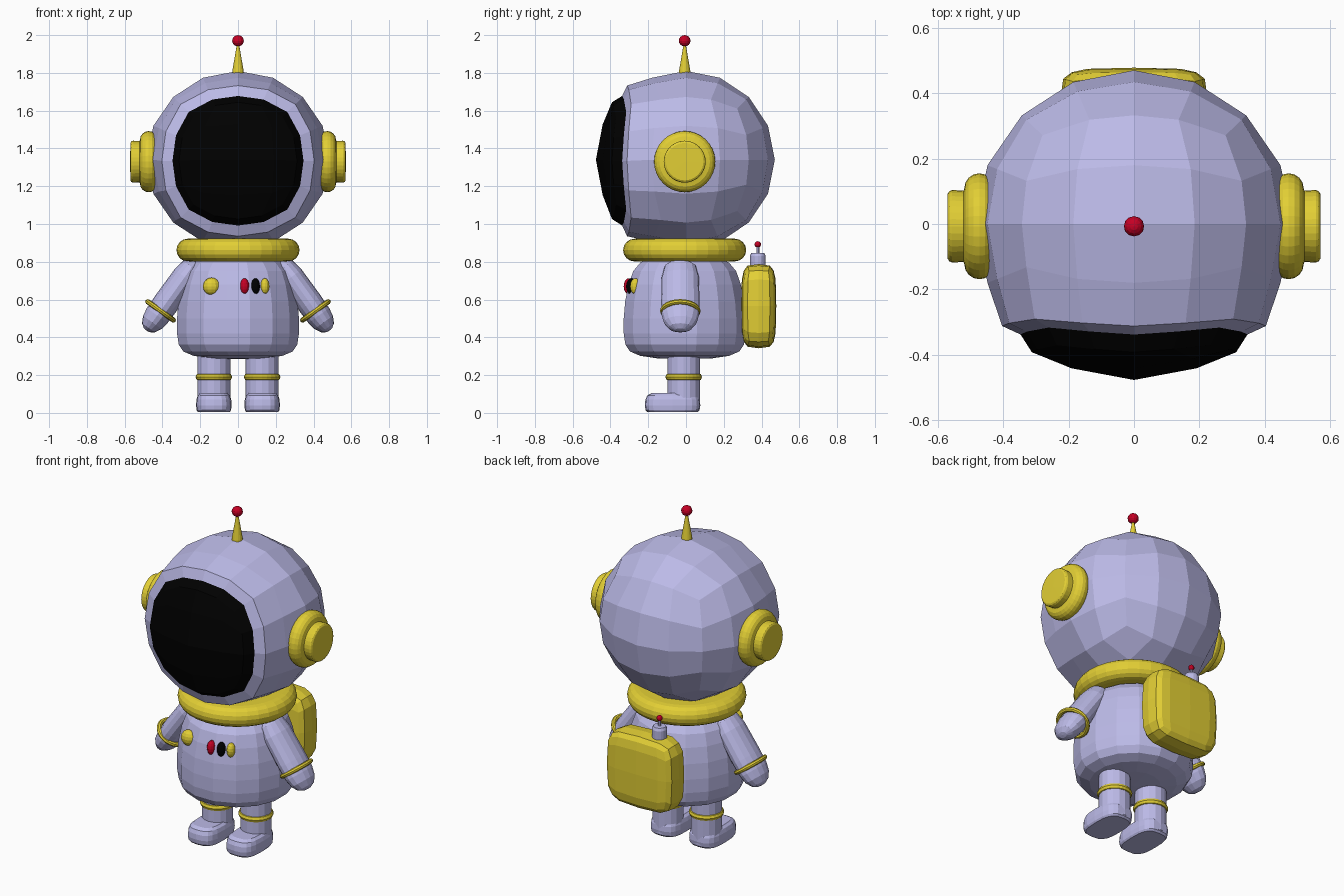
import bpy, bmesh, math
from mathutils import Matrix, Vector

if "Cube" in bpy.data.objects:
    bpy.data.objects.remove(bpy.data.objects["Cube"])


def material(name, rgb):
    m = bpy.data.materials.new(name)
    m.diffuse_color = (*rgb, 1)
    m.use_nodes = True
    m.node_tree.nodes["Principled BSDF"].inputs["Base Color"].default_value = m.diffuse_color
    return m


SUIT = material("lavender", (0.50, 0.49, 0.80))
GOLD = material("gold", (0.76, 0.62, 0.035))
RED = material("red", (0.56, 0.0, 0.018))
BLACK = material("black", (0.0, 0.0, 0.0))


def finish(name, bm, *mats):
    bmesh.ops.recalc_face_normals(bm, faces=bm.faces)
    me = bpy.data.meshes.new(name)
    bm.to_mesh(me)
    bm.free()
    for m in mats:
        me.materials.append(m)
    ob = bpy.data.objects.new(name, me)
    bpy.context.collection.objects.link(ob)
    return ob


def place(loc, direction=(0, 0, 1), scale=(1, 1, 1)):
    """Matrix turning local z to a direction, keeping local y when tilted in xz."""
    d = Vector(direction).normalized()
    y = Vector((0, 1, 0))
    x = y.cross(d).normalized()
    rot = Matrix((x, y, d)).transposed().to_4x4()
    return Matrix.Translation(loc) @ rot @ Matrix.Diagonal((*scale, 1))


def lathe(name, profile, mat, matrix, segs=16, closed=False):
    """Revolve (radius, height) points around local z."""
    bm = bmesh.new()
    rings = [[bm.verts.new((r * math.cos(a), r * math.sin(a), z))
              for a in (2 * math.pi * i / segs for i in range(segs))] for r, z in profile]
    pairs = list(zip(rings, rings[1:])) + ([(rings[-1], rings[0])] if closed else [])
    for lo, hi in pairs:
        for i in range(segs):
            j = (i + 1) % segs
            bm.faces.new((lo[i], lo[j], hi[j], hi[i]))
    bmesh.ops.remove_doubles(bm, verts=bm.verts, dist=1e-5)
    bm.transform(matrix)
    return finish(name, bm, mat)


def torus(name, major, minor, mat, matrix, segs=24, sides=10):
    ring = [(major + minor * math.cos(a), minor * math.sin(a))
            for a in (2 * math.pi * i / sides for i in range(sides))]
    return lathe(name, ring, mat, matrix, segs, True)


def rounded(radius, z, minor, steps=8):
    """Half-circle rim profile, from below to above."""
    return [(radius - minor + minor * math.cos(a), z + minor * math.sin(a))
            for a in (math.pi * (i / steps - 0.5) for i in range(steps + 1))]


def ball(name, loc, size, mat, segs=12):
    bm = bmesh.new()
    bmesh.ops.create_uvsphere(bm, u_segments=segs, v_segments=8, radius=1)
    bm.transform(Matrix.Translation(loc) @ Matrix.Diagonal((*size, 1)))
    return finish(name, bm, mat)


def round_cube(half, exponent, mid):
    """Cube with 4 x 4 faces per side, rounded to a superellipsoid."""
    bm = bmesh.new()
    bmesh.ops.create_cube(bm, size=2)
    bmesh.ops.subdivide_edges(bm, edges=bm.edges[:], cuts=3, use_grid_fill=True)
    for v in bm.verts:
        c = [math.copysign(mid, a) if 0.3 < abs(a) < 0.7 else a for a in v.co]
        n = sum(abs(a) ** exponent for a in c) ** (1 / exponent)
        v.co = [a / n * h for a, h in zip(c, half)]
    return bm


# Helmet: faceted ball whose front patch becomes a rim and a bulging visor
bm = round_cube((0.485, 0.47, 0.47), 2, math.tan(math.pi / 8))


def is_front(f):
    c = f.calc_center_median()
    return c.y < -max(abs(c.x), abs(c.z))


patch = [f for f in bm.faces if is_front(f)]


def edge_verts():
    inside = set(patch)
    return {v for f in patch for v in f.verts if any(g not in inside for g in v.link_faces)}


def key(v):
    return round(math.atan2(v.co.z, v.co.x) / (math.pi / 8)) % 16


rim = {}
for v in edge_verts():
    corner = min(abs(v.co.x), abs(v.co.z)) / max(abs(v.co.x), abs(v.co.z))
    k = 1.2 - 0.1 * corner ** 2
    v.co = (v.co.x * k * 0.98, -0.312 + 0.022 * corner, v.co.z * k - 0.006)
    rim[key(v)] = v.co.copy()
for v in {v for f in patch for v in f.verts} - edge_verts():
    v.co.y -= 0.007
    v.co.x *= 1.03
    v.co.z *= 1.04
for k, y in ((0.86, -0.336), (0.775, -0.39)):
    bm.normal_update()
    ring = bmesh.ops.inset_region(bm, faces=patch, thickness=0.01, use_even_offset=False)["faces"]
    for v in edge_verts():
        p = rim[key(v)]
        v.co = (p.x * k, y + (p.y + 0.31), p.z * k)
for f in patch + list(ring):
    f.material_index = 1
bm.transform(Matrix.Translation((0, 0, 1.34)))
finish("helmet", bm, SUIT, BLACK)

# Antenna
lathe("antenna_spike", [(0, 1.78), (0.032, 1.78), (0.03, 1.81), (0.006, 1.95), (0, 1.95)],
      GOLD, place((0, -0.007, 0)))
ball("antenna_tip", (0, -0.007, 1.97), (0.031, 0.031, 0.03), RED)

# Collar: solid rounded disc closing the neck
lathe("collar", [(0, 0.81), (0.2, 0.806)] + rounded(0.326, 0.862, 0.06) + [(0.2, 0.924), (0, 0.924)],
      GOLD, place((0, -0.007, 0)), 32)

# Torso
lathe("torso", [(0, 0.284), (0.15, 0.289), (0.24, 0.302), (0.295, 0.325), (0.32, 0.362), (0.329, 0.42),
                (0.329, 0.5), (0.321, 0.59), (0.303, 0.68), (0.278, 0.75), (0.24, 0.795), (0.19, 0.82),
                (0, 0.83)],
      SUIT, place((0, -0.007, 0)) @ Matrix.Rotation(math.pi / 16, 4, "Z"))


# Chest buttons sitting on the torso surface
def button(name, x, size, mat):
    ball(name, (x, -0.007 - math.sqrt(0.297 ** 2 - x * x), 0.67), size, mat)


button("round_button", -0.14, (0.046, 0.035, 0.046), GOLD)
for name, x, mat in (("red_button", 0.035, RED), ("black_button", 0.092, BLACK),
                     ("gold_button", 0.142, GOLD)):
    button(name, x, (0.024, 0.028, 0.043), mat)

for side, s in (("left", 1), ("right", -1)):
    # Ear cups
    lathe(side + "_ear_cup", [(0, -0.03), (0.12, -0.03)] + rounded(0.162, 0.035, 0.046)
          + [(0.109, 0.083), (0.111, 0.118), (0.107, 0.127), (0.099, 0.132), (0, 0.133)],
          GOLD, place((s * 0.438, -0.007, 1.33), (s, 0, 0)), 32)

    # Arm with a mitten end, and its cuff ring
    aim = (s * 0.58, 0, -0.81)
    centre = (s * 0.41, -0.03, 0.54)
    lathe(side + "_arm", [(0, -0.325), (0.035, -0.315), (0.058, -0.285), (0.068, -0.22), (0.070, -0.05),
                          (0.068, 0.03), (0.060, 0.075), (0.042, 0.11), (0.018, 0.126), (0, 0.128)],
          SUIT, place(centre, aim, (1, 1.45, 1)), 16)
    torus(side + "_cuff", 0.084, 0.0135, GOLD, place(centre, aim, (1, 1.1, 1)), 24, 8)

    # Leg and its ankle ring
    x = s * 0.128
    lathe(side + "_leg", [(0, 0.02), (0.087, 0.02), (0.087, 0.33), (0, 0.33)],
          SUIT, place((x, -0.012, 0)))
    torus(side + "_ankle_ring", 0.077, 0.02, GOLD, place((x, -0.012, 0.19)), 24, 8)

    # Boot: rounded sole outline lofted upward
    bm = bmesh.new()
    rings = []
    for z, k in ((0.004, 0.9), (0.014, 0.97), (0.04, 1), (0.07, 0.98), (0.092, 0.91), (0.104, 0.76)):
        ring = []
        for i in range(20):
            a = 2 * math.pi * i / 20
            cx, cy = math.cos(a), math.sin(a)
            ring.append(bm.verts.new((
                x + 0.094 * k * math.copysign(abs(cx) ** 0.65, cx),
                -0.071 + 0.147 * k * math.copysign(abs(cy) ** 0.65, cy), z)))
        rings.append(ring)
    for lo, hi in zip(rings, rings[1:]):
        for i in range(20):
            bm.faces.new((lo[i], lo[(i + 1) % 20], hi[(i + 1) % 20], hi[i]))
    bm.faces.new(rings[0])
    bm.faces.new(rings[-1])
    finish(side + "_boot", bm, SUIT)

# Backpack with a valve, rod and red tip
bm = round_cube((0.225, 0.093, 0.223), 4.2, 0.66)
bm.transform(Matrix.Translation((0, 0.385, 0.565)))
finish("backpack", bm, GOLD)
valve = place((-0.09, 0.38, 0))
lathe("valve", [(0, 0.74), (0.04, 0.74), (0.042, 0.83), (0.035, 0.846), (0, 0.848)], SUIT, valve)
lathe("valve_rod", [(0, 0.84), (0.008, 0.84), (0.008, 0.885), (0, 0.885)], SUIT, valve, 8)
ball("valve_tip", (-0.09, 0.38, 0.892), (0.017, 0.017, 0.017), RED)
